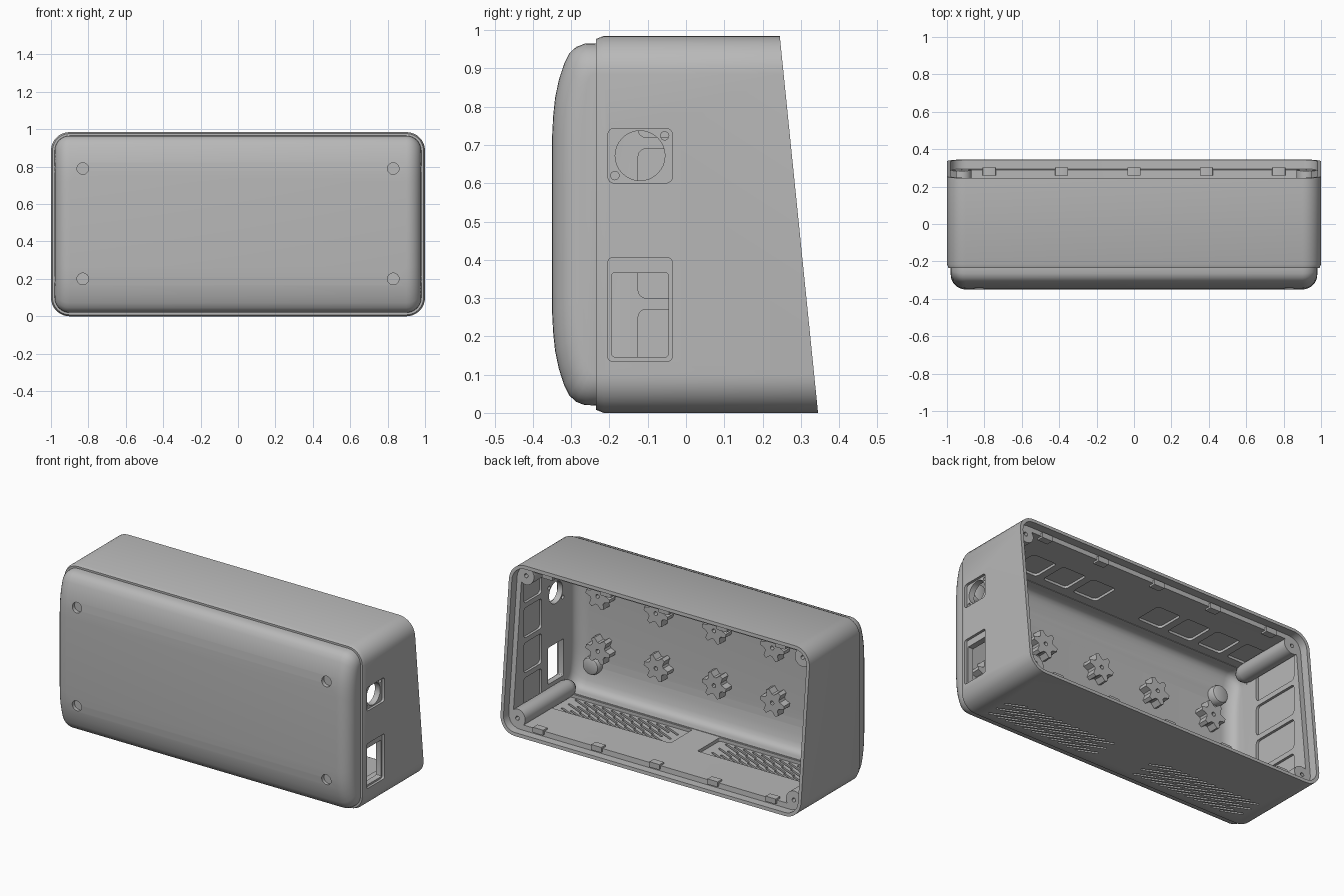
import bpy, bmesh
from math import sin, cos, pi, radians
from mathutils import Matrix, Vector

old = bpy.data.objects.get("Cube")
if old:
    bpy.data.objects.remove(old)

grey = bpy.data.materials.new("light grey plastic")
grey.use_nodes = True
grey.diffuse_color = (0.48, 0.48, 0.48, 1)
grey.node_tree.nodes["Principled BSDF"].inputs["Base Color"].default_value = (0.48, 0.48, 0.48, 1)

HEIGHT = 0.985
MID = HEIGHT / 2


def back(z):
    """Depth of the slanted rear plane."""
    return 0.345 - 0.1 * z / HEIGHT


def rounded(hw, hh, r, n=8):
    """Rounded rectangle around the origin; a circle when hw = hh = r."""
    pts = []
    for k, (sx, sy) in enumerate([(1, 1), (-1, 1), (-1, -1), (1, -1)]):
        for i in range(n + 1):
            a = (k + i / n) * pi / 2
            p = (sx * (hw - r) + r * cos(a), sy * (hh - r) + r * sin(a))
            if not pts or (Vector(p) - Vector(pts[-1])).length > 1e-5:
                pts.append(p)
    if (Vector(pts[0]) - Vector(pts[-1])).length < 1e-5:
        pts.pop()
    return pts


def loft(bm, rings):
    """Skin closed rings and cap both ends."""
    vs = [[bm.verts.new(p) for p in ring] for ring in rings]
    n = len(vs[0])
    for a, b in zip(vs, vs[1:]):
        for i in range(n):
            bm.faces.new((a[i], a[(i + 1) % n], b[(i + 1) % n], b[i]))
    bm.faces.new(vs[0])
    bm.faces.new(vs[-1][::-1])


def prism(bm, pts, axis, a, b, at=(0, 0), turn=0):
    """Extrude a 2D outline along an axis from a to b."""
    put = {"x": lambda p, t: (t, p[0], p[1]),
           "y": lambda p, t: (p[0], t, p[1]),
           "z": lambda p, t: (p[0], p[1], t)}[axis]
    rot = Matrix.Rotation(turn, 2)
    moved = [rot @ Vector(p) + Vector(at) for p in pts]
    loft(bm, [[put(p, t) for p in moved] for t in (a, b)])


def finish(bm, name):
    bmesh.ops.recalc_face_normals(bm, faces=bm.faces)
    me = bpy.data.meshes.new(name)
    bm.to_mesh(me)
    bm.free()
    me.materials.append(grey)
    ob = bpy.data.objects.new(name, me)
    bpy.context.collection.objects.link(ob)
    smooth(ob)
    return ob


def smooth(ob):
    ob.data.shade_smooth()
    ob.data.set_sharp_from_angle(angle=radians(30))


def boolean(ob, bm, op="DIFFERENCE"):
    """Apply a boolean and throw the tool away."""
    tool = finish(bm, "cutter")
    tool.hide_render = True
    mod = ob.modifiers.new("cut", "BOOLEAN")
    mod.operation, mod.object, mod.solver = op, tool, "EXACT"
    bpy.context.view_layer.update()
    dg = bpy.context.evaluated_depsgraph_get()
    me = bpy.data.meshes.new_from_object(ob.evaluated_get(dg))
    ob.modifiers.clear()
    ob.data = me
    bpy.data.objects.remove(tool)
    smooth(ob)


def frame(inset, depth):
    """Case cross-section; depth gives y from z."""
    pts = rounded(1 - inset, MID - inset, 0.1 - inset)
    return [(x, depth(z + MID), z + MID) for x, z in pts]


def bulge(hx, hz, k, base):
    """Front bulge: domed in z, rounded over at both x ends."""
    half = [(1, -base), (1, 0), (0.998, 0.03), (0.98, 0.052), (0.945, 0.07),
            (0.89, 0.083), (0.8, 0.097), (0.7, 0.107), (0.6, 0.112), (0.48, 0.115)]
    prof = half + [(-u, h) for u, h in reversed(half)]
    r, steps = 0.08, 8
    cols = []
    for s in (1, -1):
        arc = []
        for i in range(steps + 1):
            a = i / steps * pi / 2
            d = r * (1 - sin(a))
            arc.append((s * (hx - r * (1 - cos(a))), d))
        cols += arc if s > 0 else arc[::-1]
    bm = bmesh.new()
    loft(bm, [[(x, -0.235 - (h * k * (1 - d / 0.115) if h > 0 else h),
                MID + u * (hz - d)) for u, h in prof] for x, d in cols])
    return bm


# Outer shell: slanted body joined with the bulged front
bm = bmesh.new()
loft(bm, [frame(0.008, lambda z: -0.235), frame(0, lambda z: -0.215), frame(0, back)])
case = finish(bm, "case_shell")
boolean(case, bulge(0.98, 0.473, 1, 0.04), "UNION")

# Hollow inside and thin rear lip
bm = bmesh.new()
loft(bm, [frame(0.05, lambda z: -0.2), frame(0.05, lambda z: back(z) + 0.05)])
boolean(case, bm)
boolean(case, bulge(0.948, 0.44, 0.74, 0.09))
bm = bmesh.new()
loft(bm, [frame(0.02, lambda z: back(z) - 0.05), frame(0.02, lambda z: back(z) + 0.06)])
boolean(case, bm)

# Shallow pockets inside the ceiling, both side walls and the floor
bm = bmesh.new()
for s in (1, -1):
    for i in range(4):
        prism(bm, rounded(0.08, 0.085, 0.02, 4), "z", 0.9, 0.95, (s * (0.225 + 0.205 * i), -0.06))
    prism(bm, rounded(0.41, 0.105, 0.01, 3), "z", 0.03, 0.08, (s * 0.5, -0.085))
for i in range(4):
    z = 0.18 + 0.21 * i
    prism(bm, rounded(0.085, 0.09, 0.02, 4), "x", 0.9, 0.965, (0.1, z))
    prism(bm, rounded(0.155, 0.09, 0.02, 4), "x", -0.965, -0.9, (0.03, z))
boolean(case, bm)

# Slanted floor vents
bm = bmesh.new()
for s in (1, -1):
    for row in range(3):
        for i in range(11):
            at = (s * 0.5 + 0.06 * (i - 5), -0.15 + 0.065 * row)
            prism(bm, rounded(0.065, 0.0065, 0.006, 2), "z", -0.05, 0.1, at, radians(-24))
boolean(case, bm)

# Side port recesses, then their through openings
bm = bmesh.new()
prism(bm, rounded(0.084, 0.0715, 0.016, 4), "x", 0.985, 1.1, (-0.12, 0.672))
prism(bm, rounded(0.084, 0.135, 0.012, 4), "x", 0.985, 1.1, (-0.12, 0.27))
boolean(case, bm)
bm = bmesh.new()
prism(bm, rounded(0.065, 0.065, 0.065), "x", 0.8, 1.1, (-0.12, 0.672))
for at in ((-0.056, 0.724), (-0.186, 0.62)):
    prism(bm, rounded(0.011, 0.011, 0.011, 4), "x", 0.8, 1.1, at)
prism(bm, rounded(0.074, 0.11, 0.008, 3), "x", 0.8, 1.1, (-0.12, 0.256))
boolean(case, bm)

# Front screw holes with rounded bosses behind them
SCREWS = [(x, z) for x in (-0.83, 0.83) for z in (0.2, 0.79)]
bm = bmesh.new()
for at in SCREWS:
    prism(bm, rounded(0.031, 0.031, 0.031), "y", -0.4, -0.25, at)
boolean(case, bm)
bm = bmesh.new()
for x, z in SCREWS:
    loft(bm, [[(x + p, y, z + q) for p, q in rounded(r, r, r)]
              for y, r in ((-0.324, 0.054), (-0.285, 0.054), (-0.275, 0.049), (-0.27, 0.038))])
finish(bm, "screw_bosses")

# Toothed standoffs on the inner front wall, with pilot holes
bm, holes = bmesh.new(), bmesh.new()
gear = []
for i in range(24):
    r = 0.08 if i % 4 < 2 else 0.052
    gear.append((r * cos(i * pi / 12), r * sin(i * pi / 12)))
for i in range(5):
    for z in (0.31, 0.64):
        at = (0.387 * (i - 2), z)
        prism(bm, gear, "y", -0.328, -0.265, at)
        prism(holes, rounded(0.012, 0.012, 0.012, 3), "y", -0.3, -0.2, at)
standoffs = finish(bm, "standoffs")
boolean(standoffs, holes)

# Corner posts for the rear cover screws
bm, holes = bmesh.new(), bmesh.new()
for x in (-0.92, 0.92):
    for z in (0.08, HEIGHT - 0.08):
        rings = [[(x + p, y, z + q) for p, q in rounded(r, r, r)]
                 for y, r in ((-0.23, 0.015), (-0.22, 0.033), (-0.2, 0.046), (-0.17, 0.052))]
        rings.append([(px, back(pz) - 0.048, pz) for px, _, pz in rings[-1]])
        loft(bm, rings)
        prism(holes, rounded(0.012, 0.012, 0.012, 3), "y", back(z) - 0.12, back(z), (x, z))
posts = finish(bm, "corner_posts")
boolean(posts, holes)

# Snap clips along the rear lip
bm = bmesh.new()
for i in range(5):
    for z in (0.045, HEIGHT - 0.045):
        y = back(z) - 0.05
        prism(bm, rounded(0.035, 0.016, 0.004, 2), "y", y - 0.03, y + 0.012, (0.387 * (i - 2), z))
finish(bm, "lip_clips")
